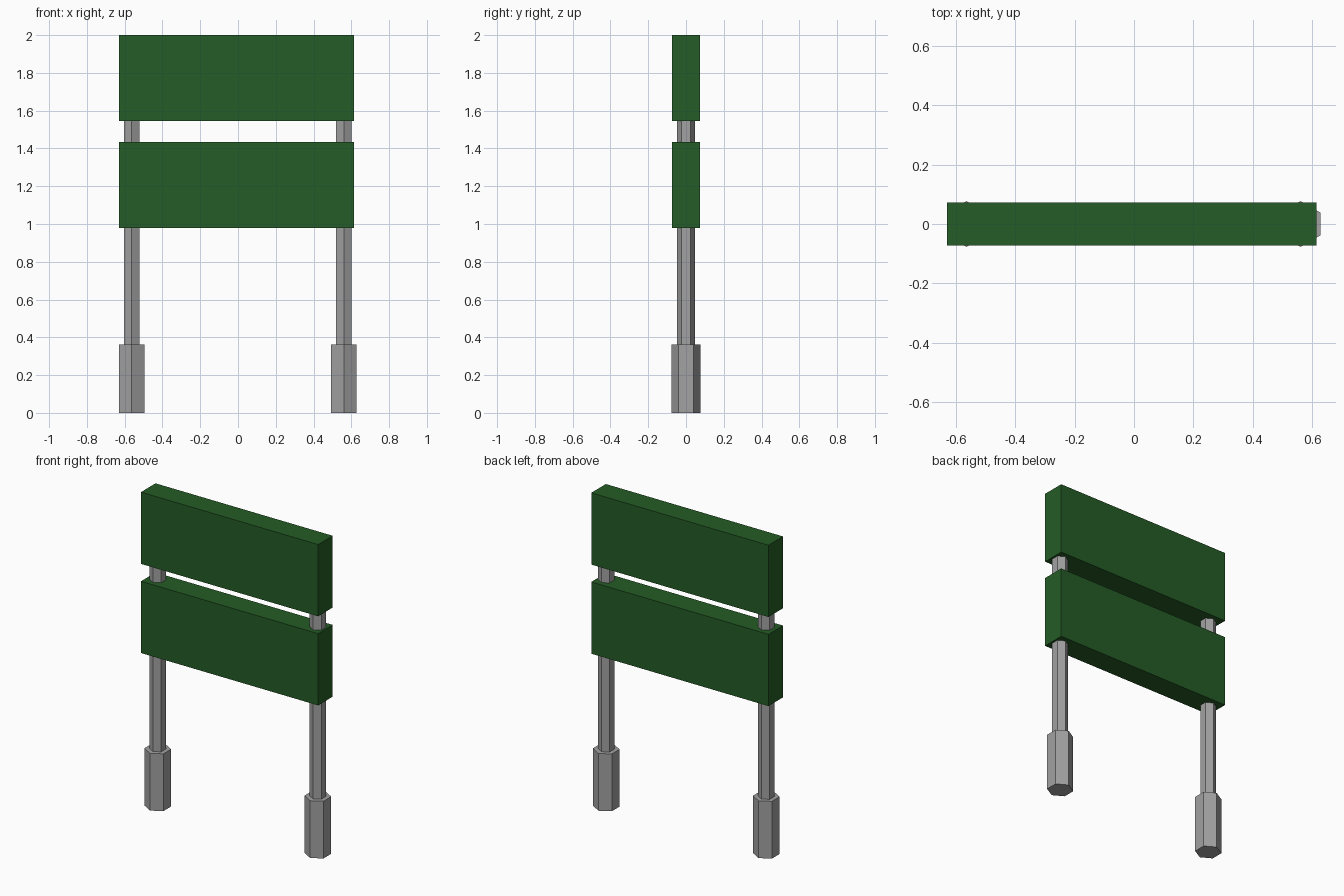
import bpy
import math

if "Cube" in bpy.data.objects:
    bpy.data.objects.remove(bpy.data.objects["Cube"], do_unlink=True)


def make_material(name, rgb):
    mat = bpy.data.materials.new(name)
    mat.use_nodes = True
    color = (*rgb, 1.0)
    mat.diffuse_color = color
    mat.node_tree.nodes["Principled BSDF"].inputs["Base Color"].default_value = color
    return mat


green = make_material("dark green", (0.018, 0.107, 0.019))
grey = make_material("metal grey", (0.36, 0.36, 0.36))


def finish(name, mat):
    obj = bpy.context.object
    obj.name = name
    obj.data.name = name
    bpy.ops.object.transform_apply(location=False, rotation=True, scale=True)
    obj.data.materials.append(mat)


def hex_prism(name, x, radius, z0, z1):
    # Hexagonal prism with corners pointing to front and back
    bpy.ops.mesh.primitive_cylinder_add(
        vertices=6, radius=radius, depth=z1 - z0, location=(x, 0, (z0 + z1) / 2))
    finish(name, grey)


def board(name, z0, z1):
    bpy.ops.mesh.primitive_cube_add(size=1, location=(-0.008, 0, (z0 + z1) / 2))
    bpy.context.object.scale = (1.243, 0.146, z1 - z0)
    finish(name, green)


# Posts and their thicker footings
for side, x in (("right", -0.563), ("left", 0.56)):
    hex_prism(side + "_footing", x, 0.077, 0.0, 0.363)
    hex_prism(side + "_post", x, 0.047, 0.36, 1.95)

# Sign boards
board("lower_board", 0.98, 1.435)
board("upper_board", 1.545, 2.0)
